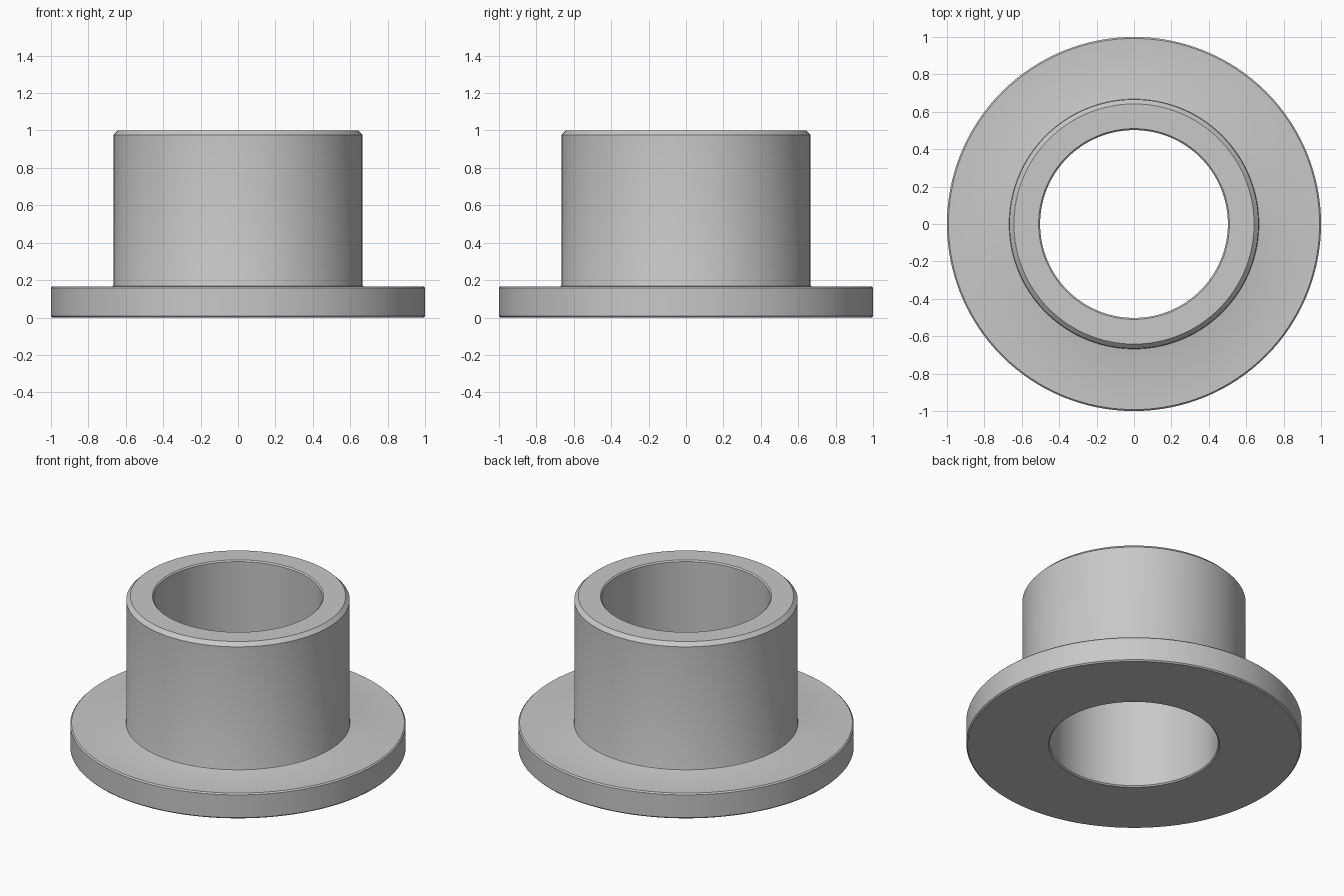
import bpy, bmesh, math

SEGMENTS = 128

# Remove the default cube
cube = bpy.data.objects.get("Cube")
if cube:
    bpy.data.objects.remove(cube, do_unlink=True)

# Plain grey material
grey = bpy.data.materials.new("grey")
grey.use_nodes = True
color = (0.58, 0.58, 0.58, 1)
grey.diffuse_color = color
grey.node_tree.nodes["Principled BSDF"].inputs["Base Color"].default_value = color

# Closed cross-section (radius, height): bore, flange, sleeve with chamfers
profile = [
    (0.51, 0), (0.992, 0), (1, 0.008),          # underside and flange rim
    (1, 0.158), (0.992, 0.166),
    (0.674, 0.166), (0.668, 0.168), (0.666, 0.174),  # small root fillet
    (0.666, 0.976), (0.642, 1),                 # sleeve and outer chamfer
    (0.51, 1), (0.502, 0.992), (0.502, 0.008),  # bore with chamfered ends
]


def lathe(name, points, material):
    """Revolve a closed cross-section about the z axis."""
    bm = bmesh.new()
    rings = []
    for i in range(SEGMENTS):
        a = math.tau * i / SEGMENTS
        rings.append([bm.verts.new((r * math.cos(a), r * math.sin(a), z))
                      for r, z in points])
    for i, ring in enumerate(rings):
        after = rings[(i + 1) % SEGMENTS]
        for j in range(len(points)):
            k = (j + 1) % len(points)
            bm.faces.new((ring[j], after[j], after[k], ring[k]))
    bmesh.ops.recalc_face_normals(bm, faces=bm.faces)
    mesh = bpy.data.meshes.new(name)
    bm.to_mesh(mesh)
    bm.free()
    mesh.materials.append(material)
    obj = bpy.data.objects.new(name, mesh)
    bpy.context.collection.objects.link(obj)
    return obj


# Flanged sleeve bushing
bushing = lathe("flanged_bushing", profile, grey)
bpy.ops.object.select_all(action='DESELECT')
bushing.select_set(True)
bpy.context.view_layer.objects.active = bushing
bpy.ops.object.shade_smooth_by_angle(angle=math.radians(30))
